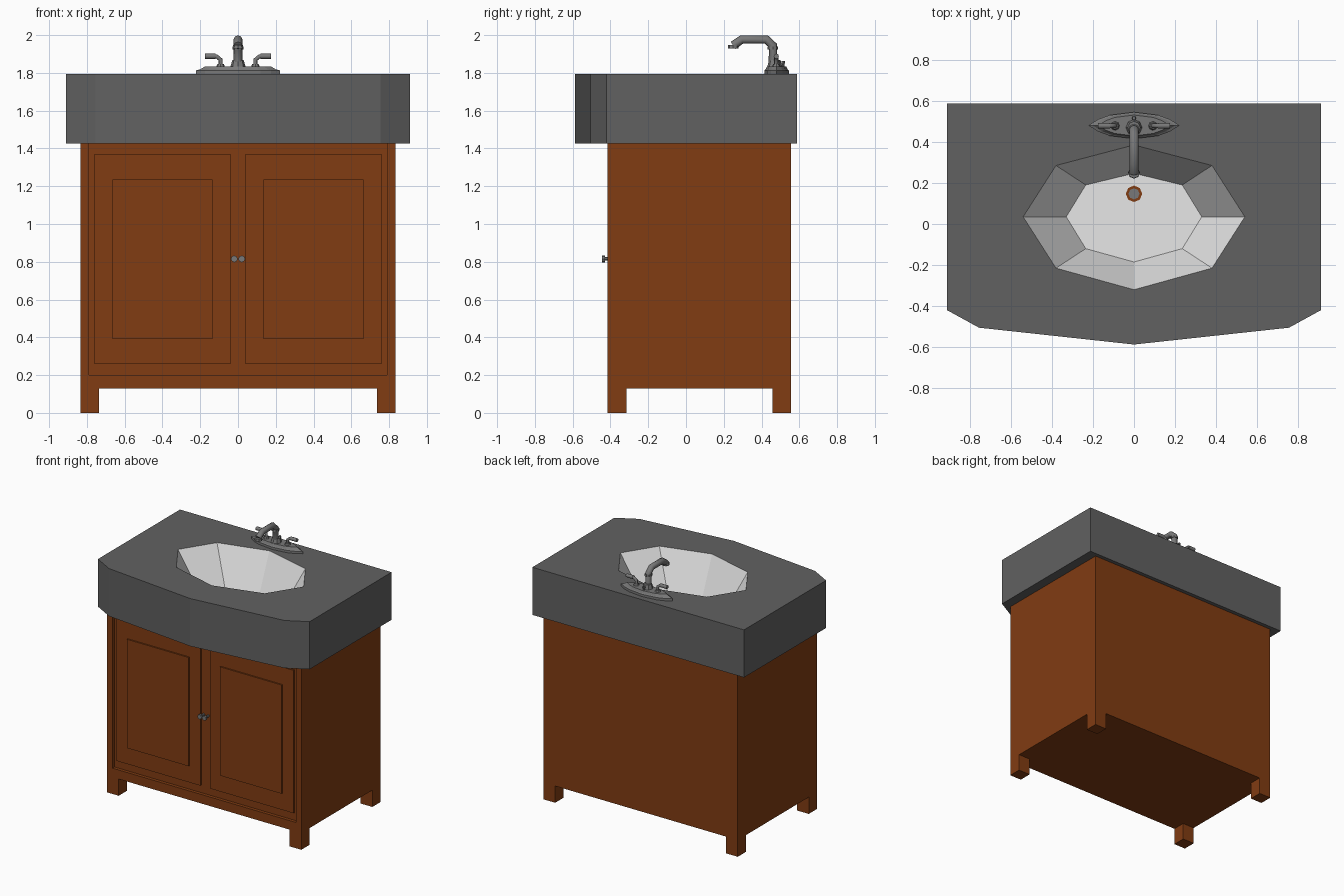
import bpy
import bmesh
from math import radians
from mathutils import Matrix, Vector

cube = bpy.data.objects.get("Cube")
if cube:
    bpy.data.objects.remove(cube, do_unlink=True)


def material(name, rgb):
    mat = bpy.data.materials.new(name)
    mat.use_nodes = True
    mat.diffuse_color = (*rgb, 1)
    mat.node_tree.nodes["Principled BSDF"].inputs["Base Color"].default_value = (*rgb, 1)
    return mat


WOOD = material("brown wood", (0.22, 0.045, 0.006))
STONE = material("dark grey stone", (0.12, 0.12, 0.12))
WHITE = material("white ceramic", (0.8, 0.8, 0.8))
METAL = material("grey metal", (0.19, 0.19, 0.19))


def finish(name, bm, mat):
    mesh = bpy.data.meshes.new(name)
    bm.to_mesh(mesh)
    bm.free()
    obj = bpy.data.objects.new(name, mesh)
    bpy.context.collection.objects.link(obj)
    mesh.materials.append(mat)
    return obj


def box(name, lo, hi, mat):
    lo, hi = Vector(lo), Vector(hi)
    bm = bmesh.new()
    bmesh.ops.create_cube(bm, size=1)
    bmesh.ops.scale(bm, vec=hi - lo, verts=bm.verts)
    bmesh.ops.translate(bm, vec=(lo + hi) / 2, verts=bm.verts)
    return finish(name, bm, mat)


def cone(name, base, r1, r2, height, mat, forward=False, sides=8):
    """Round part standing on base, or pointing to the front."""
    bm = bmesh.new()
    turn = Matrix.Rotation(radians(90), 4, "X") if forward else Matrix()
    place = Matrix.Translation(base) @ turn @ Matrix.Translation((0, 0, height / 2))
    bmesh.ops.create_cone(bm, cap_ends=True, segments=sides, radius1=r1,
                          radius2=r2, depth=height, matrix=place)
    return finish(name, bm, mat)


def tube(name, points, radius, mat):
    curve = bpy.data.curves.new(name, "CURVE")
    curve.dimensions = "3D"
    curve.bevel_depth = radius
    curve.bevel_resolution = 2
    curve.use_fill_caps = True
    spline = curve.splines.new("POLY")
    spline.points.add(len(points) - 1)
    for p, co in zip(spline.points, points):
        p.co = (*co, 1)
    curve.materials.append(mat)
    obj = bpy.data.objects.new(name, curve)
    bpy.context.collection.objects.link(obj)
    bpy.ops.object.select_all(action="DESELECT")
    obj.select_set(True)
    bpy.context.view_layer.objects.active = obj
    bpy.ops.object.convert(target="MESH")


def mirrored(half):
    """Complete an outline given from back centre to front centre on +x."""
    return half + [(-x, y) for x, y in reversed(half) if x > 0]


def ring(bm, outline, z):
    return [bm.verts.new((x, y, z)) for x, y in outline]


def bridge(bm, a, b):
    n = len(a)
    for i in range(n):
        j = (i + 1) % n
        bm.faces.new((a[i], a[j], b[j], b[i]))


def loop_edges(bm, verts):
    return [bm.edges.get((v, verts[i - 1])) or bm.edges.new((v, verts[i - 1]))
            for i, v in enumerate(verts)]


# Cabinet carcass with a recessed front, and its legs
X, FRONT, BACK, FLOOR, TOP = 0.835, -0.415, 0.557, 0.13, 1.425
RECESS = FRONT + 0.025
box("cabinet_body", (-X, RECESS, FLOOR), (X, BACK, TOP), WOOD)
box("front_bottom_rail", (-0.79, FRONT, FLOOR), (0.79, RECESS, 0.2), WOOD)
for side, s in (("left", 1), ("right", -1)):
    def span(a, b):
        return (min(a * s, b * s), max(a * s, b * s))

    x0, x1 = span(0.79, X)
    box(side + "_front_stile", (x0, FRONT, FLOOR), (x1, RECESS, TOP), WOOD)
    x0, x1 = span(X - 0.1, X)
    box(side + "_front_leg", (x0, FRONT, 0), (x1, FRONT + 0.1, FLOOR), WOOD)
    box(side + "_back_leg", (x0, BACK - 0.1, 0), (x1, BACK, FLOOR), WOOD)

    # Doors with raised panels and knobs
    x0, x1 = span(0.04, 0.76)
    box(side + "_door", (x0, RECESS - 0.014, 0.26), (x1, RECESS, 1.37), WOOD)
    x0, x1 = span(0.135, 0.665)
    box(side + "_door_panel", (x0, FRONT, 0.39), (x1, RECESS - 0.01, 1.235), WOOD)
    cone(side + "_knob_stem", (s * 0.02, RECESS, 0.815), 0.009, 0.009, 0.04, METAL, True)
    cone(side + "_knob", (s * 0.02, FRONT - 0.015, 0.815), 0.018, 0.018, 0.015, METAL, True)

# Countertop slab with an eight-sided opening
RIM, BOTTOM = 1.795, 1.465
slab = mirrored([(0, 0.587), (0.91, 0.587), (0.91, -0.42), (0.755, -0.505), (0, -0.587)])
opening = mirrored([(0, 0.385), (0.38, 0.285), (0.54, 0.035), (0.38, -0.215), (0, -0.32)])
bowl_floor = mirrored([(0, 0.247), (0.235, 0.19), (0.33, 0.035), (0.235, -0.12), (0, -0.185)])
bm = bmesh.new()
low, high, hole = ring(bm, slab, TOP), ring(bm, slab, RIM), ring(bm, opening, RIM)
bridge(bm, low, high)
bm.faces.new(low)
bmesh.ops.triangle_fill(bm, use_beauty=True,
                        edges=loop_edges(bm, high) + loop_edges(bm, hole))
bmesh.ops.recalc_face_normals(bm, faces=bm.faces)
finish("countertop", bm, STONE)

# Basin set into the opening
bm = bmesh.new()
upper, lower = ring(bm, opening, RIM), ring(bm, bowl_floor, BOTTOM)
bridge(bm, upper, lower)
bm.faces.new(lower)
bm.normal_update()
for face in bm.faces:
    if face.normal.z < 0:
        face.normal_flip()
finish("basin", bm, WHITE)
cone("drain_ring", (0, 0.147, BOTTOM), 0.04, 0.04, 0.004, WOOD)
cone("drain_plug", (0, 0.147, BOTTOM), 0.027, 0.027, 0.008, METAL)

# Stepped faucet base
plate = mirrored([(0, 0.545), (0.12, 0.53), (0.175, 0.51), (0.222, 0.48),
                  (0.175, 0.45), (0.12, 0.43), (0, 0.415)])
bm = bmesh.new()
levels = []
for scale, z in ((1, RIM), (1, RIM + 0.018), (0.9, RIM + 0.024), (0.78, RIM + 0.04)):
    levels.append(ring(bm, [(x * scale, 0.48 + (y - 0.48) * scale) for x, y in plate], z))
for a, b in zip(levels, levels[1:]):
    bridge(bm, a, b)
bm.faces.new(levels[0])
bm.faces.new(levels[-1])
bmesh.ops.recalc_face_normals(bm, faces=bm.faces)
finish("faucet_base", bm, METAL)

# Spout
DECK = RIM + 0.038
cone("spout_foot", (0, 0.47, DECK), 0.04, 0.03, 0.035, METAL)
tube("spout", [(0, 0.46, DECK), (0, 0.46, 1.945), (0, 0.425, 1.977),
               (0, 0.295, 1.977), (0, 0.25, 1.945)], 0.023, METAL)
cone("spout_collar", (0, 0.46, 1.925), 0.028, 0.028, 0.015, METAL)
cone("spout_nozzle", (0, 0.25, 1.93), 0.029, 0.027, 0.018, METAL)
cone("drain_rod", (0, 0.515, DECK), 0.006, 0.006, 0.02, METAL)
cone("drain_rod_knob", (0, 0.515, DECK + 0.018), 0.01, 0.008, 0.012, METAL)

# Lever handles
for side, s in (("left", 1), ("right", -1)):
    cone(side + "_handle_foot", (s * 0.092, 0.478, DECK - 0.003), 0.024, 0.016, 0.018, METAL)
    tube(side + "_handle", [(s * 0.092, 0.478, DECK), (s * 0.092, 0.478, 1.87),
                            (s * 0.115, 0.478, 1.888), (s * 0.14, 0.478, 1.888)], 0.011, METAL)
    tube(side + "_handle_lever", [(s * 0.118, 0.478, 1.888), (s * 0.175, 0.478, 1.888)],
         0.014, METAL)
